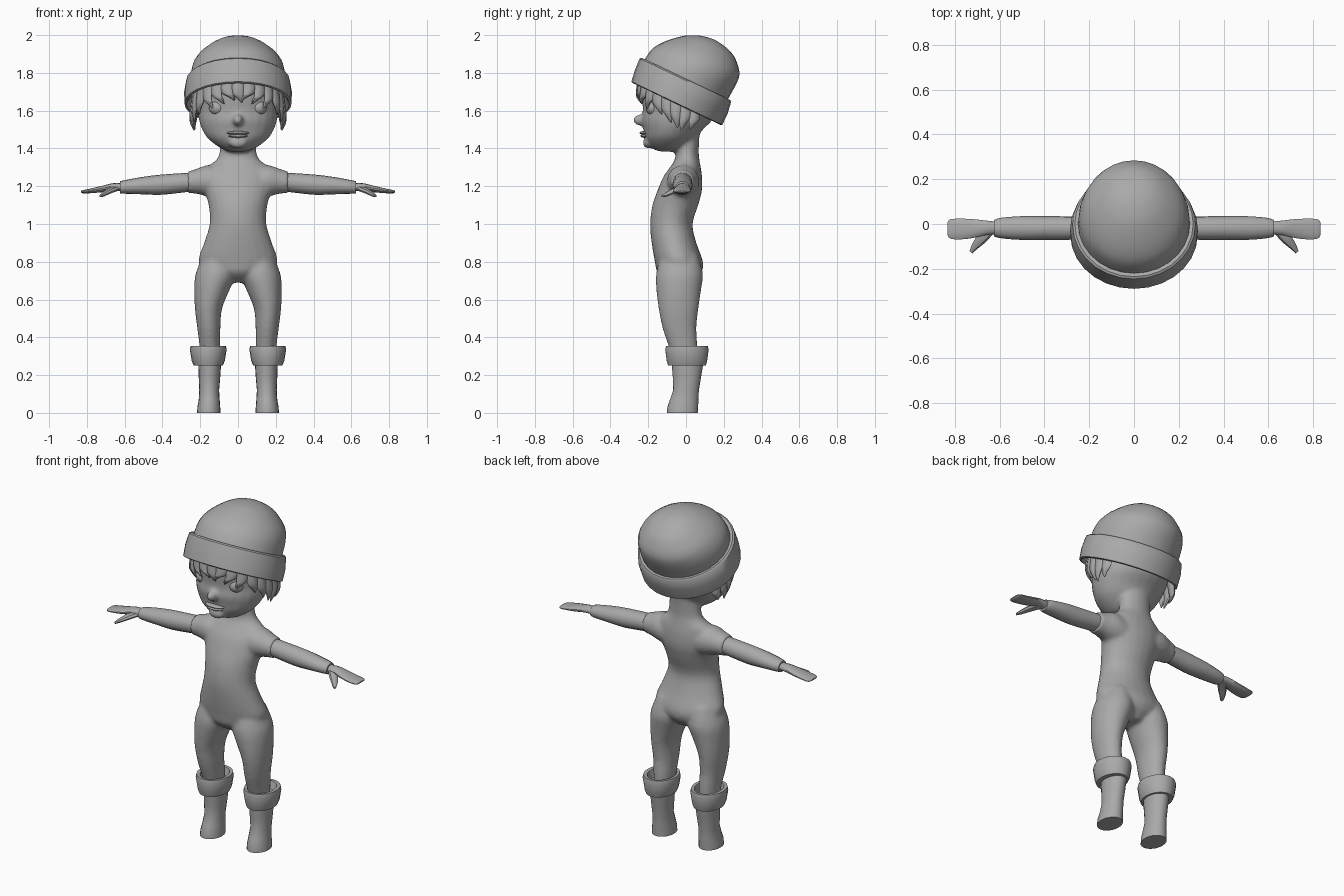
import bpy, bmesh, math
from mathutils import Matrix, Vector

if "Cube" in bpy.data.objects:
    bpy.data.objects.remove(bpy.data.objects["Cube"])

grey = bpy.data.materials.new("plain_grey")
grey.diffuse_color = (0.4, 0.4, 0.4, 1)
grey.use_nodes = True
grey.node_tree.nodes["Principled BSDF"].inputs["Base Color"].default_value = grey.diffuse_color


def smooth_rows(rows, steps):
    """Catmull-Rom interpolation between section rows."""
    out = []
    for i in range(len(rows) - 1):
        p0, p1, p2, p3 = (rows[max(0, min(len(rows) - 1, i + k))] for k in (-1, 0, 1, 2))
        for s in range(steps):
            t = s / steps
            out.append([0.5 * (2 * b + (c - a) * t + (2 * a - 5 * b + 4 * c - d) * t * t
                               + (3 * b - a - 3 * c + d) * t ** 3)
                        for a, b, c, d in zip(p0, p1, p2, p3)])
    return out + [list(rows[-1])]


def skin(bm, rings):
    """Bridge rings of points and cap both ends."""
    rings = [[bm.verts.new(p) for p in r] for r in rings]
    n = len(rings[0])
    for a, b in zip(rings, rings[1:]):
        for i in range(n):
            bm.faces.new((a[i], a[(i + 1) % n], b[(i + 1) % n], b[i]))
    bm.faces.new(rings[0][::-1])
    bm.faces.new(rings[-1])


def loft(bm, rows, n=24, steps=3, mat=Matrix()):
    """Elliptical loft; each row is (height, x0, x1, y0, y1)."""
    rings = []
    for z, x0, x1, y0, y1 in smooth_rows(rows, steps):
        rings.append([mat @ Vector(((x0 + x1) / 2 + (x1 - x0) / 2 * math.cos(a),
                                    (y0 + y1) / 2 + (y1 - y0) / 2 * math.sin(a), z))
                      for a in (2 * math.pi * i / n for i in range(n))])
    skin(bm, rings)


def taper(bm, points, widths, depths, side, out, n=8):
    """Tapered strand through points with flat elliptical sections."""
    rows = smooth_rows([(*p, w, d) for p, w, d in zip(points, widths, depths)], 3)
    skin(bm, [[Vector(r[:3]) + side * r[3] * math.cos(a) + out * r[4] * math.sin(a)
               for a in (2 * math.pi * i / n for i in range(n))] for r in rows])


def ball(bm, loc, size, seg=20):
    m = Matrix.Translation(loc) @ Matrix.Diagonal((*size, 1))
    bmesh.ops.create_uvsphere(bm, u_segments=seg, v_segments=seg // 2 + 2, radius=1, matrix=m)


def finish(bm, name, angle=40):
    bmesh.ops.recalc_face_normals(bm, faces=bm.faces)
    me = bpy.data.meshes.new(name)
    bm.to_mesh(me)
    bm.free()
    me.materials.append(grey)
    ob = bpy.data.objects.new(name, me)
    bpy.context.collection.objects.link(ob)
    bpy.ops.object.select_all(action='DESELECT')
    ob.select_set(True)
    bpy.context.view_layer.objects.active = ob
    bpy.ops.object.shade_smooth_by_angle(angle=math.radians(angle))
    return ob


def sideways(s):
    """Loft height runs along x, loft x runs along z."""
    return Matrix(((0, 0, s, 0), (0, 1, 0, 0), (1, 0, 0, 0), (0, 0, 0, 1)))


def centred(rows):
    return [(z, -w, w, a, b) for z, w, a, b in rows]


# Body: torso, neck, head, nose, legs and shoulders fused into one skin
bm = bmesh.new()
loft(bm, centred([(.69, .05, -.09, .03), (.74, .15, -.15, .08), (.8, .21, -.165, .09),
                  (.9, .18, -.182, .055), (1, .15, -.19, .035), (1.1, .156, -.178, .065),
                  (1.18, .178, -.15, .085), (1.25, .185, -.12, .085), (1.3, .165, -.085, .078),
                  (1.335, .12, -.062, .072), (1.37, .1, -.055, .068), (1.45, .092, -.05, .07),
                  (1.52, .085, -.045, .08)]))
loft(bm, centred([(1.383, .04, -.13, -.03), (1.4, .09, -.18, 0), (1.45, .157, -.215, .05),
                  (1.5, .19, -.225, .09), (1.55, .207, -.235, .14), (1.6, .213, -.228, .165),
                  (1.68, .22, -.235, .2), (1.75, .2, -.225, .2), (1.82, .12, -.12, .15)]))
ball(bm, (0, -.24, 1.55), (.027, .042, .03))
ball(bm, (0, -.2, 1.43), (.05, .03, .03))
for s in (1, -1):
    leg = Matrix.Diagonal((s, 1, 1, 1))
    loft(bm, [(.84, .04, .18, -.13, .06), (.74, .01, .224, -.158, .09), (.65, .045, .232, -.157, .08),
              (.55, .085, .228, -.145, .066), (.45, .093, .216, -.125, .055),
              (.36, .095, .205, -.095, .06), (.28, .1, .2, -.07, .06)], mat=leg)
    loft(bm, [(.07, 1.12, 1.3, -.1, .07), (.16, 1.145, 1.312, -.1, .068),
              (.22, 1.16, 1.292, -.085, .05), (.265, 1.163, 1.28, -.077, .041)], mat=sideways(s))
body = finish(bm, "body")
mod = body.modifiers.new("fuse", 'REMESH')
mod.mode = 'VOXEL'
mod.voxel_size = 0.011
mod.use_smooth_shade = True
mod = body.modifiers.new("soften", 'SMOOTH')
mod.factor = 0.5
mod.iterations = 6

# Lips
bm = bmesh.new()
ball(bm, (0, -.217, 1.482), (.06, .03, .01))
ball(bm, (0, -.215, 1.466), (.052, .027, .01))
finish(bm, "lips")

for s, tag in ((1, "left"), (-1, "right")):
    # Eye
    bm = bmesh.new()
    ball(bm, (s * .108, -.168, 1.615), (.045, .045, .042))
    finish(bm, tag + "_eye")

    # Sleeve
    bm = bmesh.new()
    loft(bm, [(.25, 1.172, 1.272, -.07, .034), (.4, 1.155, 1.262, -.071, .035),
              (.5, 1.157, 1.25, -.071, .035), (.59, 1.16, 1.234, -.064, .028),
              (.625, 1.162, 1.226, -.055, .018)], 16, mat=sideways(s))
    finish(bm, tag + "_sleeve")

    # Hand with thumb
    bm = bmesh.new()
    loft(bm, [(.6, 1.172, 1.214, -.045, .01), (.66, 1.175, 1.216, -.05, .016),
              (.72, 1.168, 1.202, -.064, .023), (.78, 1.163, 1.188, -.07, .025),
              (.82, 1.162, 1.18, -.066, .022), (.832, 1.168, 1.175, -.05, .008)],
         14, mat=sideways(s))
    taper(bm, [(s * .64, -.02, 1.19), (s * .68, -.065, 1.175), (s * .71, -.1, 1.158), (s * .728, -.126, 1.148)],
          (.025, .024, .016, .008), (.016, .015, .012, .006),
          Vector((s * .75, .66, 0)), Vector((0, 0, 1)))
    finish(bm, tag + "_hand")

    # Boot with open folded cuff
    bm = bmesh.new()
    loft(bm, [(0, .092, .217, -.1, .062), (.03, .094, .215, -.099, .064), (.07, .097, .208, -.085, .066),
              (.12, .1, .205, -.068, .068), (.19, .094, .208, -.07, .08), (.25, .09, .21, -.075, .09),
              (.251, .08, .235, -.095, .105), (.275, .07, .245, -.102, .112),
              (.335, .06, .255, -.11, .12), (.355, .064, .251, -.105, .115),
              (.354, .082, .23, -.09, .098), (.31, .092, .215, -.08, .085)],
         20, 1, Matrix.Diagonal((s, 1, 1, 1)))
    finish(bm, tag + "_boot")

# Hat: tilted dome over a thick turned-up band
tilt = Matrix.Translation((0, 0, 1.768)) @ Matrix.Rotation(math.radians(-25.5), 4, 'X')
bm = bmesh.new()
loft(bm, centred([(-.03, .25, -.245, .245), (.05, .247, -.235, .25), (.1, .234, -.212, .252),
                  (.15, .205, -.168, .243), (.2, .15, -.11, .2), (.225, .112, -.065, .165),
                  (.243, .07, -.018, .115), (.252, .015, .035, .062)]), 28, 2, tilt)
finish(bm, "hat_dome", 60)
bm = bmesh.new()
loft(bm, centred([(-.07, .24, -.22, .235), (-.13, .262, -.235, .255), (-.141, .272, -.244, .268),
                  (-.137, .284, -.255, .278), (-.07, .285, -.265, .278), (-.008, .274, -.268, .268),
                  (0, .264, -.26, .26), (-.003, .245, -.24, .24)]), 28, 1, tilt)
finish(bm, "hat_band")

# Hair: tapered locks hanging from under the band, (angle from front, length, sweep)
bm = bmesh.new()
locks = [(0, .085, .02), (14, .07, -.04), (28, .08, -.04), (42, .09, -.03), (56, .1, .02),
         (70, .12, .02), (82, .13, .01), (95, .12, -.02), (108, .09, -.02)]
for s in (1, -1):
    for ang, length, sweep in locks:
        if ang == 0 and s < 0:
            continue
        a = math.radians(ang)
        out = Vector((s * math.sin(a), -math.cos(a), 0))
        side = Vector((s * math.cos(a), math.sin(a), 0))
        base = Vector((.232 * out.x, -.025 + .215 * -math.cos(a), 0))
        base.z = 1.635 - .48 * (base.y + .05)
        pts = [base + Vector((0, 0, .05)), base + out * .012 - Vector((0, 0, length * .35)),
               base + side * sweep * .6 + out * .01 - Vector((0, 0, length * .7)),
               base + side * sweep - Vector((0, 0, length))]
        taper(bm, pts, (.034, .03, .018, .002), (.014, .014, .01, .002), side, out)
finish(bm, "hair")
